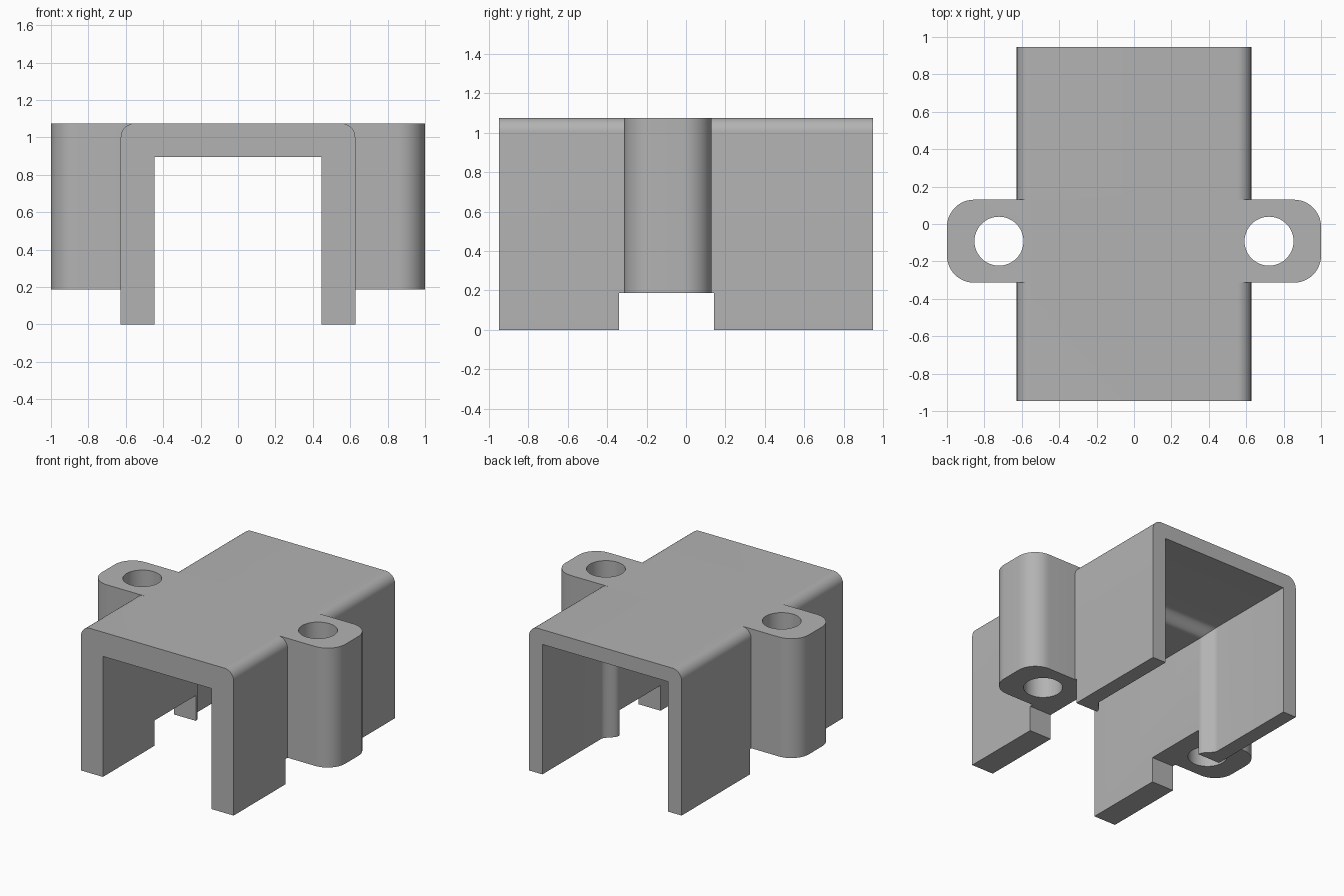
import bpy, bmesh, math
from mathutils import Vector

if "Cube" in bpy.data.objects:
    bpy.data.objects.remove(bpy.data.objects["Cube"], do_unlink=True)

HEIGHT, HALF_W, HALF_L, FILLET = 1.075, 0.627, 0.947, 0.075
CLEAR = 0.188          # underside of ears and top of the side notches
HOLE_X, EAR_Y = 0.722, -0.092

grey = bpy.data.materials.new("plain_grey")
grey.use_nodes = True
grey.diffuse_color = (0.45, 0.45, 0.45, 1)
grey.node_tree.nodes["Principled BSDF"].inputs["Base Color"].default_value = grey.diffuse_color


def finish(name, bm):
    bmesh.ops.recalc_face_normals(bm, faces=bm.faces)
    mesh = bpy.data.meshes.new(name)
    bm.to_mesh(mesh)
    bm.free()
    mesh.materials.append(grey)
    obj = bpy.data.objects.new(name, mesh)
    bpy.context.collection.objects.link(obj)
    return obj


def loft(name, rings):
    """Skin equal-length rings of points and cap both ends."""
    bm = bmesh.new()
    loops = [[bm.verts.new(p) for p in ring] for ring in rings]
    for a, b in zip(loops, loops[1:]):
        for i in range(len(a)):
            j = (i + 1) % len(a)
            bm.faces.new((a[i], a[j], b[j], b[i]))
    bm.faces.new(loops[0])
    bm.faces.new(loops[-1])
    return finish(name, bm)


def arc(cx, cy, r, start, end, steps=12):
    angles = [math.radians(start + (end - start) * i / steps) for i in range(steps + 1)]
    return [(cx + r * math.cos(a), cy + r * math.sin(a)) for a in angles]


def prism(name, outline, z0, z1):
    return loft(name, [[Vector((x, y, z)) for x, y in outline] for z in (z0, z1)])


def boolean(target, tool, operation):
    mod = target.modifiers.new(operation.lower(), "BOOLEAN")
    mod.operation, mod.solver, mod.object = operation, "EXACT", tool
    bpy.context.view_layer.objects.active = target
    bpy.ops.object.modifier_apply(modifier=mod.name)
    bpy.data.objects.remove(tool, do_unlink=True)


# Channel cover: an inverted U whose wall thins smoothly towards the back
def section(y, wall):
    half = [(HALF_W - wall, HEIGHT - wall), (HALF_W - wall, 0), (HALF_W, 0)]
    half += arc(HALF_W - FILLET, HEIGHT - FILLET, FILLET, 0, 90)
    points = half + [(-x, z) for x, z in reversed(half)]
    return [Vector((x, y, z)) for x, z in points]


stations = [(-HALF_L, 0.18)]
for i in range(13):
    t = i / 12
    stations.append((0.15 + 0.11 * t, 0.18 - 0.035 * (1 - math.cos(math.pi * t))))
stations.append((HALF_L, 0.11))
cover = loft("channel_cover", [section(y, w) for y, w in stations])

# Notch through the lower edge of both side walls
notch = [(-1, -0.34), (1, -0.34), (1, 0.143), (-1, 0.143)]
boolean(cover, prism("notch_cutter", notch, -0.2, CLEAR), "DIFFERENCE")

# Rounded mounting ears with vertical screw holes, one on each side
R, HALF_EAR = 0.145, 0.222
for side in (1, -1):
    outline = [(0.55, EAR_Y - HALF_EAR)]
    outline += arc(1 - R, EAR_Y - HALF_EAR + R, R, -90, 0)
    outline += arc(1 - R, EAR_Y + HALF_EAR - R, R, 0, 90)
    outline += [(0.55, EAR_Y + HALF_EAR)]
    ear = prism("mounting_ear", [(side * x, y) for x, y in outline], CLEAR, HEIGHT)
    boolean(cover, ear, "UNION")
for side in (1, -1):
    circle = arc(side * HOLE_X, EAR_Y, 0.131, 0, 360, 48)[:-1]
    boolean(cover, prism("hole_cutter", circle, -0.2, HEIGHT + 0.2), "DIFFERENCE")

# Smooth the curved surfaces, keep hard edges crisp
bpy.ops.object.select_all(action="DESELECT")
cover.select_set(True)
bpy.context.view_layer.objects.active = cover
bpy.ops.object.shade_smooth_by_angle(angle=math.radians(30))
